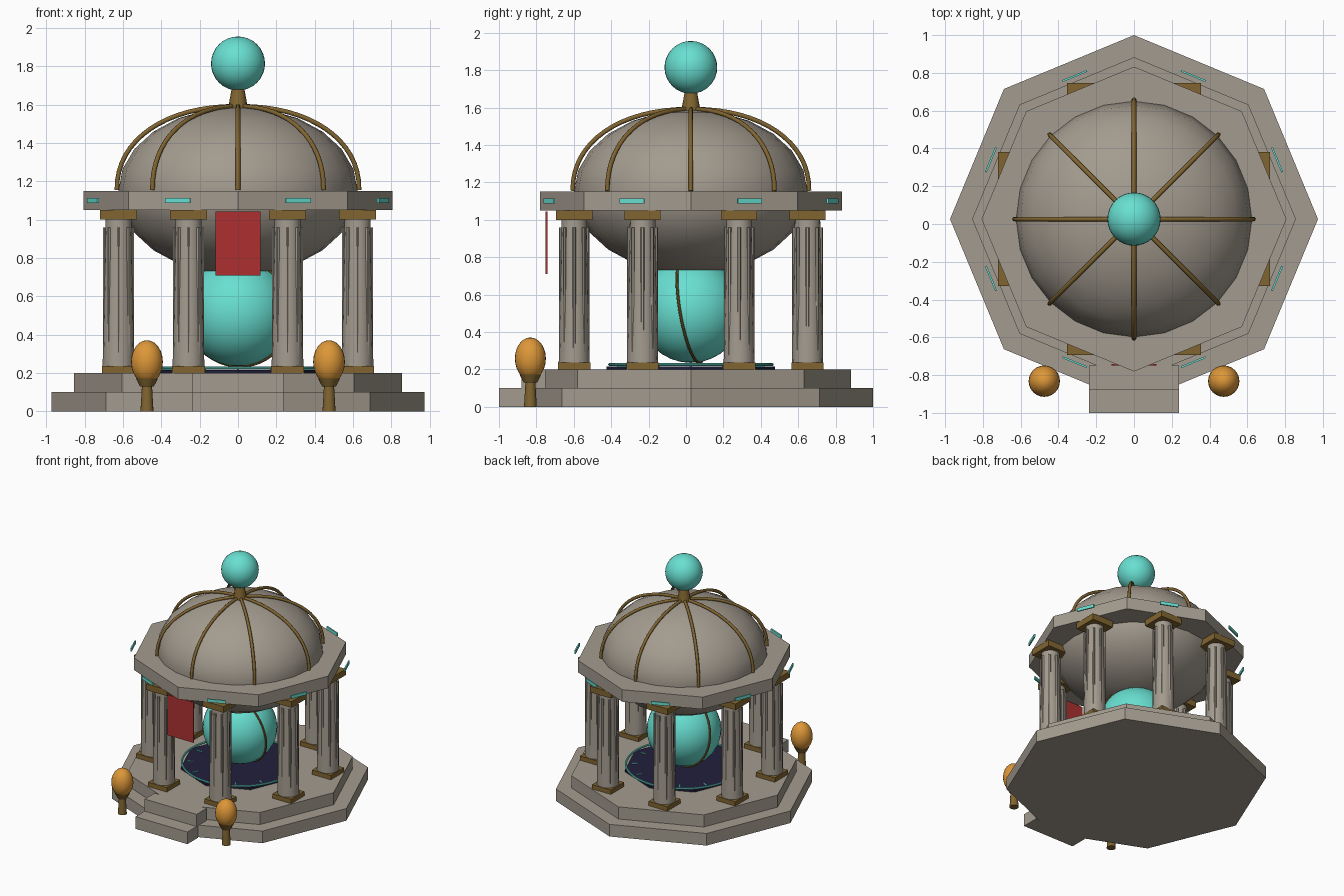
import bpy, math
from mathutils import Vector

cube = bpy.data.objects.get("Cube")
if cube:
    bpy.data.objects.remove(cube, do_unlink=True)

CY = 0.026  # pavilion axis in y


def material(name, rgb):
    m = bpy.data.materials.new(name)
    m.use_nodes = True
    m.diffuse_color = (*rgb, 1)
    m.node_tree.nodes["Principled BSDF"].inputs["Base Color"].default_value = (*rgb, 1)
    return m


stone = material("stone", (0.37, 0.33, 0.275))
gold = material("dark gold", (0.22, 0.13, 0.03))
teal = material("teal glow", (0.14, 0.74, 0.64))
navy = material("navy inlay", (0.016, 0.014, 0.045))
red = material("red cloth", (0.42, 0.03, 0.03))
amber = material("amber glass", (0.72, 0.31, 0.04))


def finish(name, mat, smooth=False):
    o = bpy.context.object
    o.name = name
    o.data.materials.append(mat)
    if smooth:
        bpy.ops.object.shade_smooth_by_angle(angle=math.radians(40))
    return o


def box(name, mat, loc, size, turn=0):
    bpy.ops.mesh.primitive_cube_add(size=1, location=loc, rotation=(0, 0, turn))
    bpy.context.object.scale = size
    bpy.ops.object.transform_apply(location=False, rotation=False, scale=True)
    return finish(name, mat)


def cone(name, mat, x, y, z0, z1, r0, r1, sides=16, smooth=True):
    bpy.ops.mesh.primitive_cone_add(vertices=sides, radius1=r0, radius2=r1, depth=z1 - z0,
                                    location=(x, y, (z0 + z1) / 2))
    return finish(name, mat, smooth)


def ball(name, mat, loc, r, rz, segments=32, rings=16):
    bpy.ops.mesh.primitive_uv_sphere_add(segments=segments, ring_count=rings, radius=1, location=loc)
    bpy.context.object.scale = (r, r, rz)
    bpy.ops.object.transform_apply(location=False, rotation=False, scale=True)
    return finish(name, mat, True)


def polar(r, a):
    return r * math.cos(a), CY + r * math.sin(a)


# Octagonal platform, roof slab and front steps
cone("lower_platform", stone, 0, CY, 0, 0.1, 0.974, 0.974, 8, False)
cone("upper_platform", stone, 0, CY, 0.1, 0.2, 0.857, 0.857, 8, False)
cone("roof_slab", stone, 0, CY, 1.05, 1.15, 0.807, 0.807, 8, False)
box("lower_step", stone, (0, -0.93, 0.05), (0.475, 0.14, 0.1))
box("upper_step", stone, (0, -0.815, 0.15), (0.475, 0.13, 0.1))

# Floor inlay with glowing ring and tick marks
cone("floor_inlay", navy, 0, CY, 0.2, 0.215, 0.45, 0.45, 8, False)
bpy.ops.mesh.primitive_torus_add(major_radius=0.435, minor_radius=0.008, major_segments=48,
                                 minor_segments=8, location=(0, CY, 0.226))
finish("floor_ring", teal, True)
for i in range(12):
    a = math.tau * i / 12
    box("floor_tick", teal, (*polar(0.37, a), 0.217), (0.05, 0.012, 0.006), a)

# Central orb with its tilted band
ball("central_orb", teal, (0, CY, 0.515), 0.28, 0.28)
bpy.ops.mesh.primitive_torus_add(major_radius=0.283, minor_radius=0.008, major_segments=48,
                                 minor_segments=8, location=(0, CY, 0.515))
band = finish("orb_band", gold, True)
band.rotation_euler = Vector((0.215, 1, 0.169)).to_track_quat("Z", "Y").to_euler()

# Columns with fluting, bases, capitals and the floating roof lights
for i in range(8):
    a = math.tau * (i + 0.5) / 8
    x, y = polar(0.675, a)
    cone("column_shaft", stone, x, y, 0.23, 1.0, 0.083, 0.068, 16)
    for k in range(8):
        b = math.tau * k / 8
        cone("column_rib", stone, x + 0.072 * math.cos(b), y + 0.072 * math.sin(b),
             0.24, 0.96, 0.01, 0.01, 6)
    box("column_base", gold, (x, y, 0.218), (0.172, 0.172, 0.036))
    box("column_capital", gold, (x, y, 1.025), (0.193, 0.193, 0.05))
    box("roof_light", teal, (*polar(0.82, a), 1.1), (0.01, 0.14, 0.026), a)

# Dome and its curved ribs
ball("dome", stone, (0, CY, 1.15), 0.624, 0.438, 24, 12)
for i in range(8):
    a = math.tau * i / 8
    curve = bpy.data.curves.new("dome_rib", "CURVE")
    curve.dimensions = "3D"
    curve.bevel_depth = 0.012
    curve.bevel_resolution = 2
    curve.use_fill_caps = True
    path = curve.splines.new("POLY")
    path.points.add(16)
    for k, p in enumerate(path.points):
        t = math.pi / 2 * k / 16
        r = 0.632 * max(math.cos(t), 0) ** 0.92
        p.co = (*polar(r, a), 1.155 + 0.437 * math.sin(t) ** 0.92, 1)
    curve.materials.append(gold)
    rib = bpy.data.objects.new("dome_rib", curve)
    bpy.context.collection.objects.link(rib)

# Finial
cone("finial_stem", gold, 0, CY, 1.58, 1.7, 0.052, 0.03)
ball("finial_orb", teal, (0, CY, 1.815), 0.141, 0.141)

# Hanging banner
box("banner", red, (0, -0.745, 0.877), (0.236, 0.01, 0.334))

# Lanterns beside the steps
for side in (-1, 1):
    x, y = side * 0.475, -0.832
    cone("lantern_stem", gold, x, y, 0, 0.14, 0.034, 0.026)
    cone("lantern_cup", gold, x, y, 0.13, 0.172, 0.036, 0.058)
    ball("lantern_glass", amber, (x, y, 0.258), 0.083, 0.113, 24, 12)
